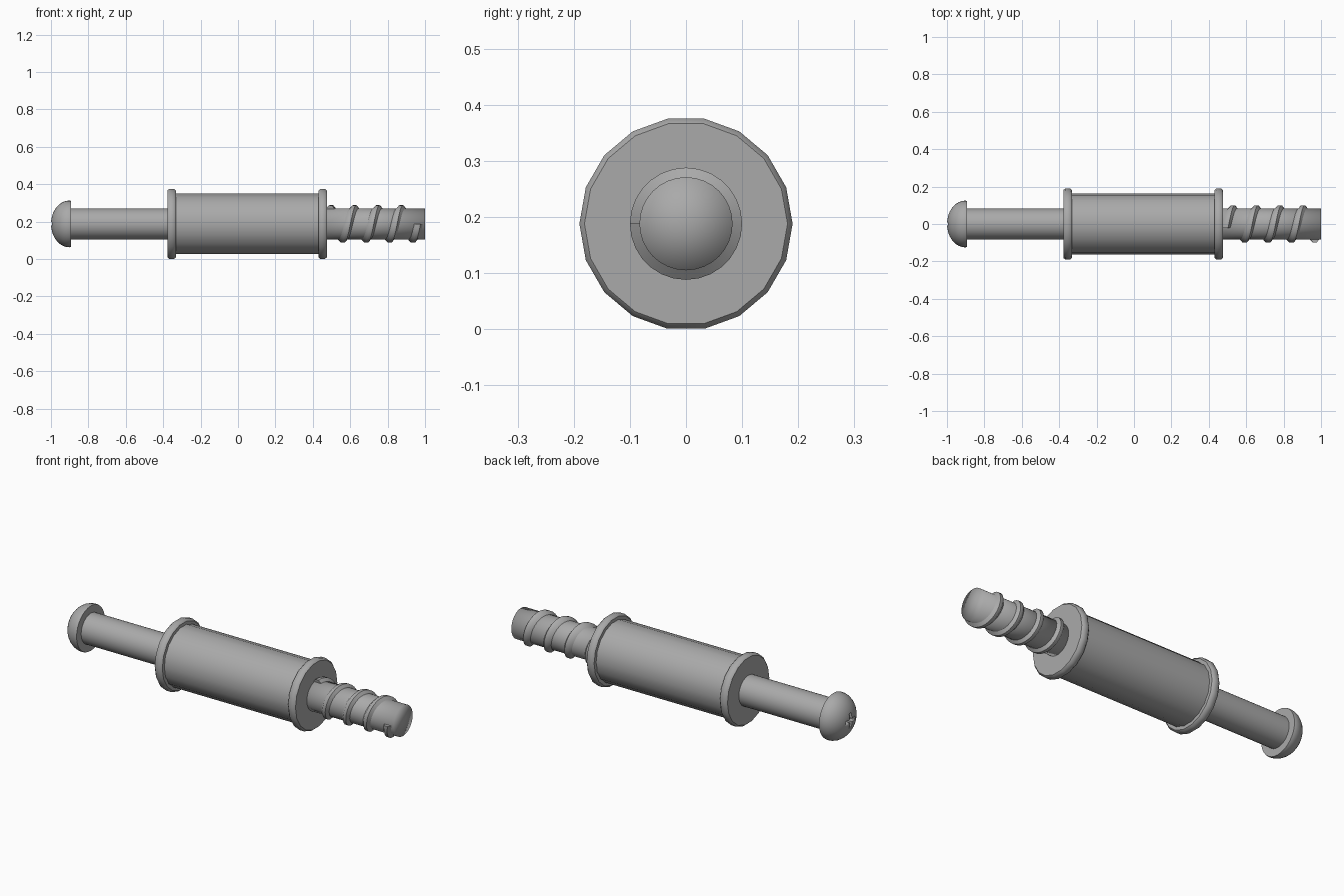
import bpy, bmesh, math
from mathutils import Vector

AXIS_Z = 0.188  # height of the long axis

old = bpy.data.objects.get("Cube")
if old:
    bpy.data.objects.remove(old, do_unlink=True)

steel = bpy.data.materials.new("plain_grey")
steel.use_nodes = True
GREY = (0.4, 0.4, 0.4, 1)
steel.diffuse_color = GREY
steel.node_tree.nodes["Principled BSDF"].inputs["Base Color"].default_value = GREY


def ring_point(x, r, a):
    return Vector((x, r * math.cos(a), AXIS_Z + r * math.sin(a)))


def finish(name, bm, angle=40):
    bmesh.ops.recalc_face_normals(bm, faces=bm.faces)
    mesh = bpy.data.meshes.new(name)
    bm.to_mesh(mesh)
    bm.free()
    obj = bpy.data.objects.new(name, mesh)
    bpy.context.collection.objects.link(obj)
    mesh.materials.append(steel)
    bpy.ops.object.select_all(action="DESELECT")
    obj.select_set(True)
    bpy.context.view_layer.objects.active = obj
    bpy.ops.object.shade_smooth_by_angle(angle=math.radians(angle))
    return obj


def bridge(bm, a, b):
    n = len(a)
    for i in range(n):
        j = (i + 1) % n
        bm.faces.new((a[i], a[j], b[j], b[i]))


def lathe(name, profile, sides, angle=40, ripple=0):
    """Revolve (x, radius) points about the long axis and cap both ends."""
    bm = bmesh.new()
    rings = []
    for x, r in profile:
        rings.append([bm.verts.new(ring_point(x, r - ripple * (i % 2), math.tau * i / sides))
                      for i in range(sides)])
    for a, b in zip(rings, rings[1:]):
        bridge(bm, a, b)
    for ring, (x, r) in ((rings[0], profile[0]), (rings[-1], profile[-1])):
        hub = bm.verts.new((x, 0, AXIS_Z))
        for i in range(sides):
            bm.faces.new((ring[i], ring[(i + 1) % sides], hub))
    return finish(name, bm, angle)


# Central sleeve with shallow flutes
lathe("fluted_sleeve", [(-0.35, 0.164), (0.45, 0.164)], 36, 50, 0.004)

# Collars at both ends of the sleeve
for name, x0, x1 in (("left_end_collar", 0.43, 0.475), ("right_end_collar", -0.378, -0.332)):
    lathe(name, [(x0, 0.181), (x0 + 0.01, 0.19), (x1 - 0.01, 0.19), (x1, 0.181)], 18, 45)

# Shaft and threaded core, with a softly shaded tip
lathe("shaft", [(-0.9, 0.083), (0.45, 0.083)], 32)
lathe("threaded_core", [(0.45, 0.083), (1.0, 0.083)], 32, 180)

# Domed head
dome = [(-0.892, 0.112), (-0.892, 0.123), (-0.902, 0.125)]
for k in range(1, 9):
    t = math.radians(10 * k)
    dome.append((-0.902 - 0.098 * math.sin(t), 0.125 * math.cos(t)))
head = lathe("domed_head", dome, 32, 50)

# Cross-shaped driver recess, cut from the head
cutters = []
for name, half_y, half_z in (("slot_cutter_wide", 0.05, 0.011), ("slot_cutter_tall", 0.011, 0.05)):
    bm = bmesh.new()
    bmesh.ops.create_cube(bm, size=1)
    for v in bm.verts:
        taper = 0.6 if v.co.x > 0 else 1
        v.co = Vector((-0.995 + v.co.x * 0.07, v.co.y * 2 * half_y * taper,
                       AXIS_Z + v.co.z * 2 * half_z * taper))
    cutters.append(finish(name, bm))
bpy.ops.object.select_all(action="DESELECT")
head.select_set(True)
bpy.context.view_layer.objects.active = head
for cutter in cutters:
    mod = head.modifiers.new("recess", "BOOLEAN")
    mod.operation = "DIFFERENCE"
    mod.solver = "EXACT"
    mod.object = cutter
    bpy.ops.object.modifier_apply(modifier=mod.name)
for cutter in cutters:
    bpy.data.objects.remove(cutter, do_unlink=True)

# Helical thread, starting with a blunt end near the tip
PITCH, TURNS, STEPS = 0.125, 3.8, 28
section = [(-0.032, 0.076), (-0.01, 0.1), (0.008, 0.1), (0.026, 0.076)]
bm = bmesh.new()
loops = []
for s in range(int(TURNS * STEPS) + 1):
    turn = s / STEPS
    a = math.pi + math.tau * turn
    loops.append([bm.verts.new(ring_point(0.968 - PITCH * turn + dx, r, a)) for dx, r in section])
for a, b in zip(loops, loops[1:]):
    bridge(bm, a, b)
bm.faces.new(loops[0])
bm.faces.new(loops[-1])
finish("helical_thread", bm, 50)
